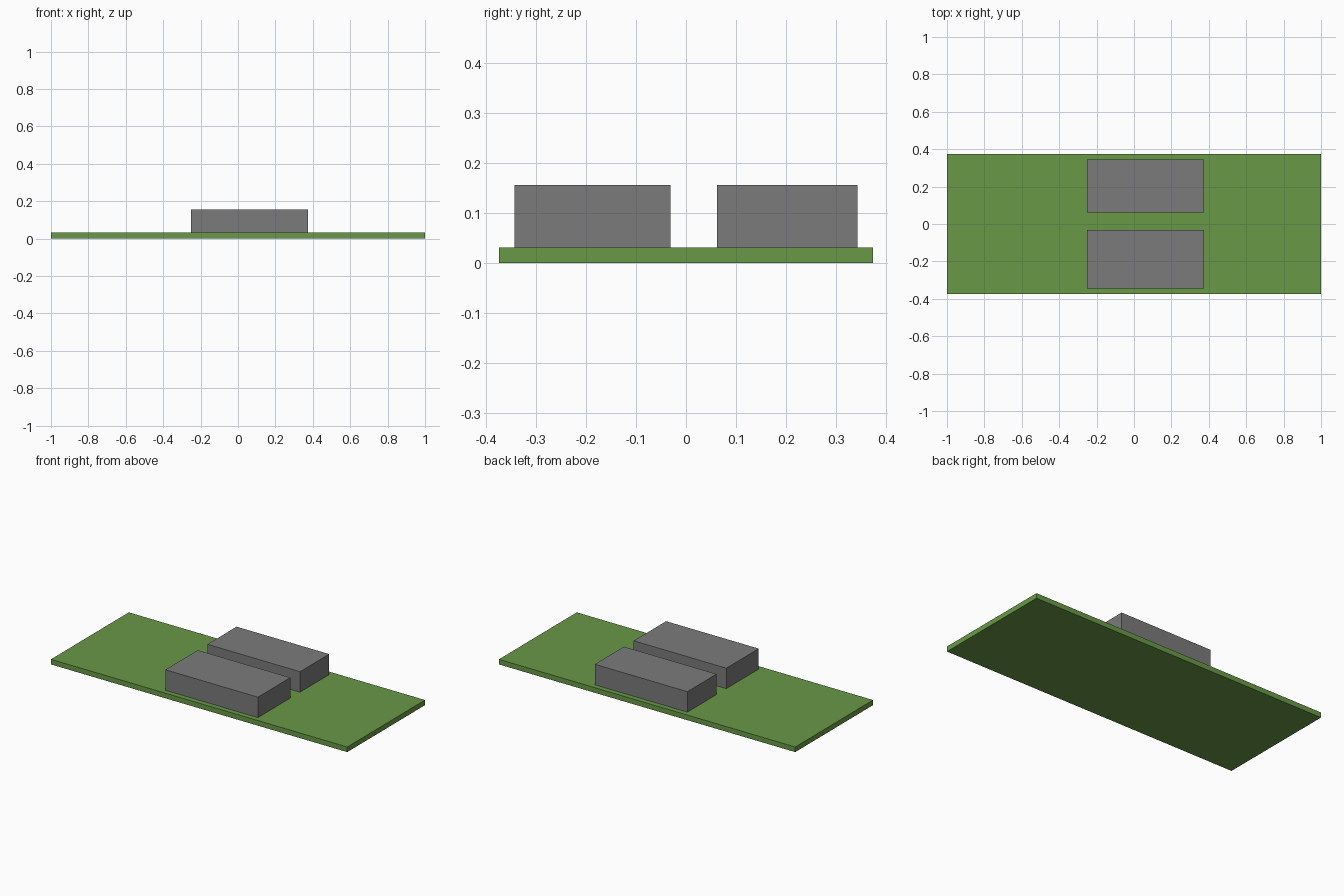
import bpy
import bmesh
from mathutils import Vector

cube = bpy.data.objects.get("Cube")
if cube:
    bpy.data.objects.remove(cube, do_unlink=True)


def make_material(name, colour):
    mat = bpy.data.materials.new(name)
    mat.use_nodes = True
    mat.diffuse_color = colour
    bsdf = next(n for n in mat.node_tree.nodes if n.type == 'BSDF_PRINCIPLED')
    bsdf.inputs["Base Color"].default_value = colour
    return mat


def make_box(name, low, high, mat):
    """Flat-faced box between two opposite corners, with its origin at its centre."""
    low, high = Vector(low), Vector(high)
    size = high - low
    bm = bmesh.new()
    bmesh.ops.create_cube(bm, size=1)
    bmesh.ops.scale(bm, vec=size, verts=bm.verts)
    mesh = bpy.data.meshes.new(name)
    bm.to_mesh(mesh)
    bm.free()
    mesh.materials.append(mat)
    obj = bpy.data.objects.new(name, mesh)
    obj.location = (low + high) / 2
    bpy.context.collection.objects.link(obj)
    return obj


green = make_material("board green", (0.138, 0.315, 0.061, 1))
grey = make_material("block grey", (0.198, 0.198, 0.198, 1))

# All sizes are whole steps of a small unit
U = 1 / 32
BOARD_TOP, BLOCK_TOP = U, 5 * U
LEFT, RIGHT = -8 * U, 12 * U

# Thin base board
make_box("base_board", (-1, -12 * U, 0), (1, 12 * U, BOARD_TOP), green)

# Two blocks side by side on the board, the front one deeper
for name, front, back in (("front_block", -11 * U, -U),
                          ("back_block", 2 * U, 11 * U)):
    make_box(name, (LEFT, front, BOARD_TOP), (RIGHT, back, BLOCK_TOP), grey)
